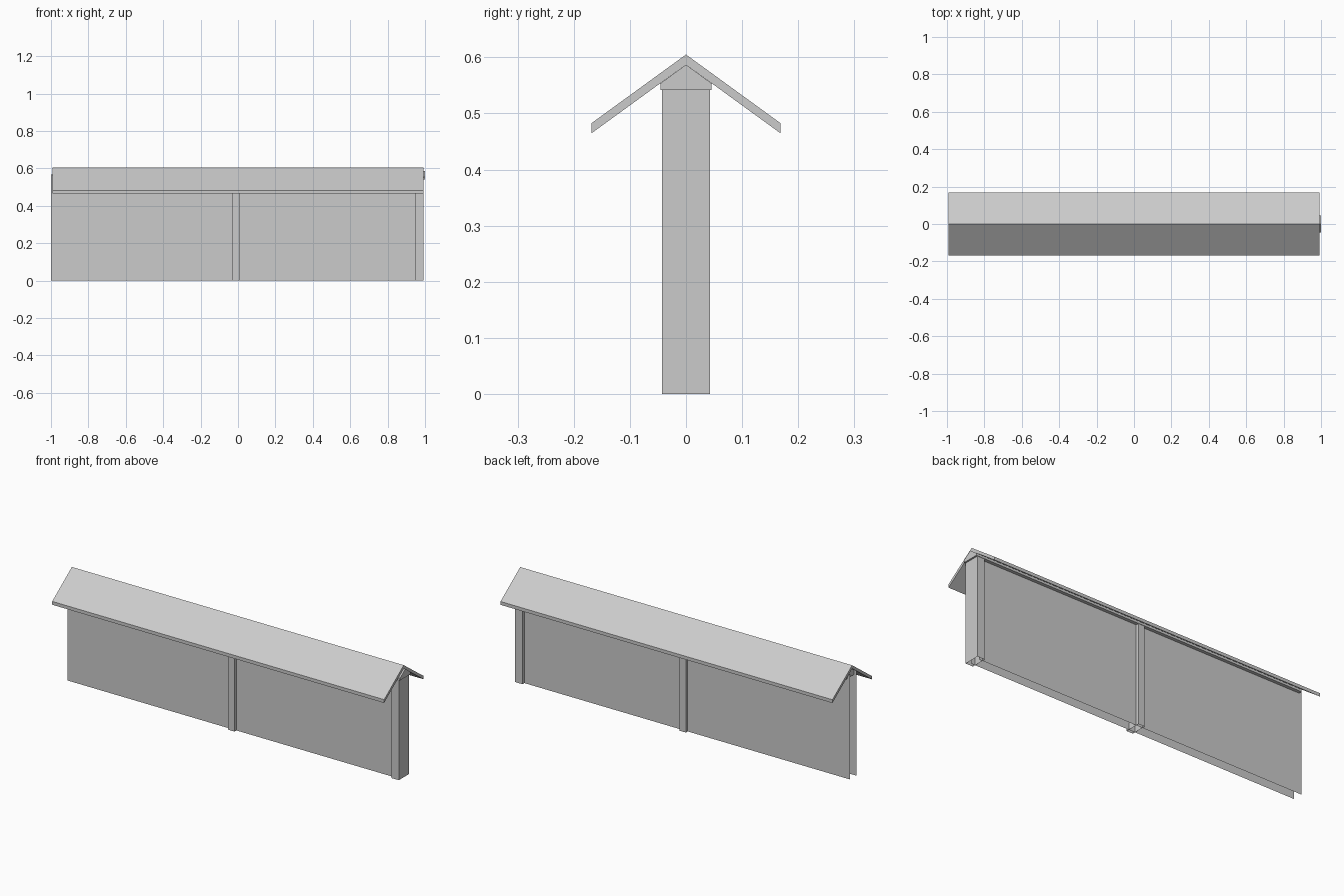
import bpy
import bmesh

cube = bpy.data.objects.get("Cube")
if cube:
    bpy.data.objects.remove(cube, do_unlink=True)

GREY = (0.6, 0.6, 0.6, 1.0)
grey = bpy.data.materials.new("plain grey")
grey.use_nodes = True
grey.diffuse_color = GREY
grey.node_tree.nodes["Principled BSDF"].inputs["Base Color"].default_value = GREY


def finish(name, bm):
    mesh = bpy.data.meshes.new(name)
    bm.to_mesh(mesh)
    bm.free()
    mesh.materials.append(grey)
    obj = bpy.data.objects.new(name, mesh)
    bpy.context.collection.objects.link(obj)
    return obj


def prism(name, profile, x0, x1):
    """Extrude a closed (y, z) profile along x."""
    bm = bmesh.new()
    face = bm.faces.new([bm.verts.new((x0, y, z)) for y, z in profile])
    grown = bmesh.ops.extrude_face_region(bm, geom=[face], use_keep_orig=True)
    for v in grown["geom"]:
        if isinstance(v, bmesh.types.BMVert):
            v.co.x = x1
    bmesh.ops.recalc_face_normals(bm, faces=bm.faces)
    return finish(name, bm)


def post(name, x0, x1, half_depth, top):
    """Hollow post, open at the foot."""
    bm = bmesh.new()
    bmesh.ops.create_cube(bm, size=1)
    for v in bm.verts:
        v.co.x = x1 if v.co.x > 0 else x0
        v.co.y *= 2 * half_depth
        v.co.z = top if v.co.z > 0 else 0
    foot = [f for f in bm.faces if f.normal.z < -0.5]
    bmesh.ops.delete(bm, geom=foot, context="FACES_ONLY")
    return finish(name, bm)


def panel(name, y, x0, x1, top):
    """Single-sheet wall facing away from the centre line."""
    bm = bmesh.new()
    corners = [(x0, y, 0), (x1, y, 0), (x1, y, top), (x0, y, top)]
    if y > 0:
        corners.reverse()
    bm.faces.new([bm.verts.new(c) for c in corners])
    return finish(name, bm)


# Pitched roof with a vertical-cut eave
EAVE = 0.168
prism("roof", [(-EAVE, 0.465), (0, 0.587), (EAVE, 0.465),
               (EAVE, 0.483), (0, 0.605), (-EAVE, 0.483)], -0.993, 0.991)

# Ridge beam under the roof
BEAM = 0.045
prism("ridge_beam", [(-BEAM, 0.542), (BEAM, 0.542), (BEAM, 0.554),
                     (0, 0.587), (-BEAM, 0.554)], -0.985, 1.0)

# Two wall sheets
for side, y in (("front", -0.027), ("back", 0.027)):
    panel(side + "_wall", y, -1.0, 0.97, 0.567)

# Posts
post("middle_post", -0.029, 0.009, 0.043, 0.542)
post("end_post", 0.947, 0.991, 0.043, 0.542)
